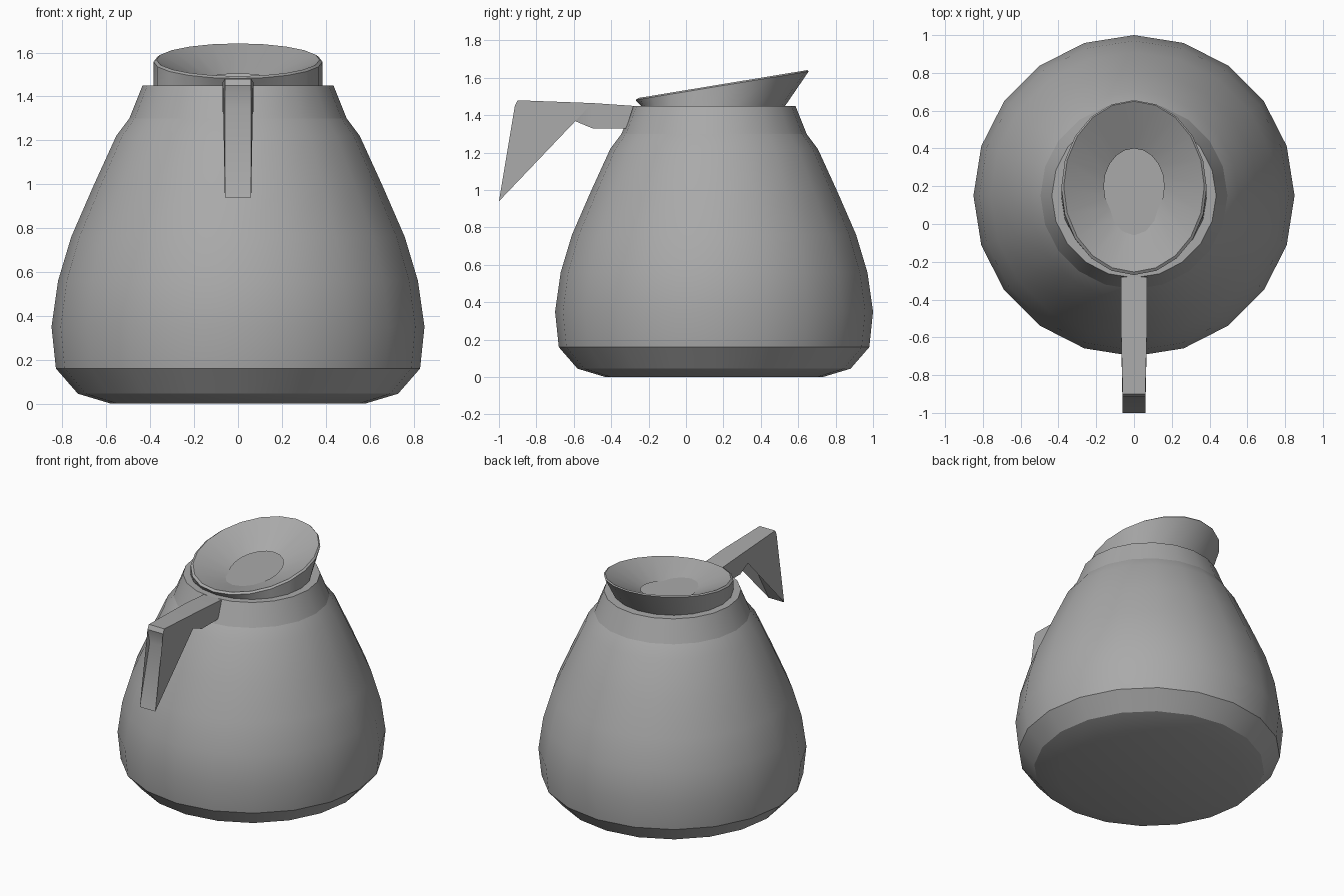
import bpy, bmesh, math

cube = bpy.data.objects.get("Cube")
if cube:
    bpy.data.objects.remove(cube, do_unlink=True)

SIDES = 20
AXIS_Y = 0.15   # the pot sits a little behind the origin

grey = bpy.data.materials.new("plain grey")
grey.use_nodes = True
grey.diffuse_color = (0.4, 0.4, 0.4, 1)
grey.node_tree.nodes["Principled BSDF"].inputs["Base Color"].default_value = (0.4, 0.4, 0.4, 1)


def finish(name, bm, recalc=True):
    if recalc:
        bmesh.ops.recalc_face_normals(bm, faces=bm.faces)
    mesh = bpy.data.meshes.new(name)
    bm.to_mesh(mesh)
    bm.free()
    mesh.materials.append(grey)
    obj = bpy.data.objects.new(name, mesh)
    bpy.context.collection.objects.link(obj)
    bpy.ops.object.select_all(action='DESELECT')
    obj.select_set(True)
    bpy.context.view_layer.objects.active = obj
    bpy.ops.object.shade_smooth_by_angle(angle=math.radians(30))
    return obj


def loft(name, rings, cap_bottom=False, cap_top=False):
    """Skin tilted ellipses given as (centre y, x radius, y radius, z, slope)."""
    bm = bmesh.new()
    loops = []
    for cy, rx, ry, z, slope in rings:
        loop = []
        for i in range(SIDES):
            a = math.tau * i / SIDES
            dy = ry * math.sin(a)
            loop.append(bm.verts.new((rx * math.cos(a), cy + dy, z + slope * dy)))
        loops.append(loop)
    for low, high in zip(loops, loops[1:]):
        for i in range(SIDES):
            j = (i + 1) % SIDES
            bm.faces.new((low[i], low[j], high[j], high[i]))
    if cap_bottom:
        bm.faces.new(loops[0][::-1])
    if cap_top:
        bm.faces.new(loops[-1])
    return finish(name, bm, recalc=False)


def lathe(name, profile, **caps):
    return loft(name, [(AXIS_Y, r, r, z, 0) for r, z in profile], **caps)


# Pot: base, bulging body and collar
lathe("base", [(0.58, 0), (0.73, 0.045), (0.83, 0.16)], cap_bottom=True)
lathe("body", [(0.83, 0.16), (0.85, 0.35), (0.82, 0.56), (0.76, 0.76),
               (0.66, 0.99), (0.555, 1.22), (0.495, 1.30)])
lathe("collar", [(0.495, 1.30), (0.435, 1.45)], cap_top=True)

# Slanted pouring funnel: outer wall, lip, then inner wall down to the hole
TILT = 0.165
loft("funnel", [(0.145, 0.385, 0.385, 1.45, 0),
                (0.193, 0.385, 0.463, 1.558, TILT),
                (0.198, 0.372, 0.452, 1.567, TILT),
                (0.20, 0.16, 0.20, 1.47, TILT)])

# Handle: side outline (y, z) given a width that flares at the collar
outline = [(-0.28, 1.45), (-0.5, 1.465), (-0.9, 1.48), (-0.915, 1.45),
           (-0.89, 1.35), (-1.0, 0.94), (-0.81, 1.28), (-0.78, 1.34),
           (-0.71, 1.375), (-0.645, 1.39), (-0.5, 1.33), (-0.32, 1.33)]
bm = bmesh.new()
sides = []
for sign in (-1, 1):
    sides.append([bm.verts.new((sign * (0.07 if y > -0.55 else 0.06), y, z))
                  for y, z in outline])
left, right = sides
caps = [bm.faces.new(left), bm.faces.new(right[::-1])]
for i in range(len(outline)):
    j = (i + 1) % len(outline)
    bm.faces.new((left[i], right[i], right[j], left[j]))
bmesh.ops.triangulate(bm, faces=caps)
finish("handle", bm)
